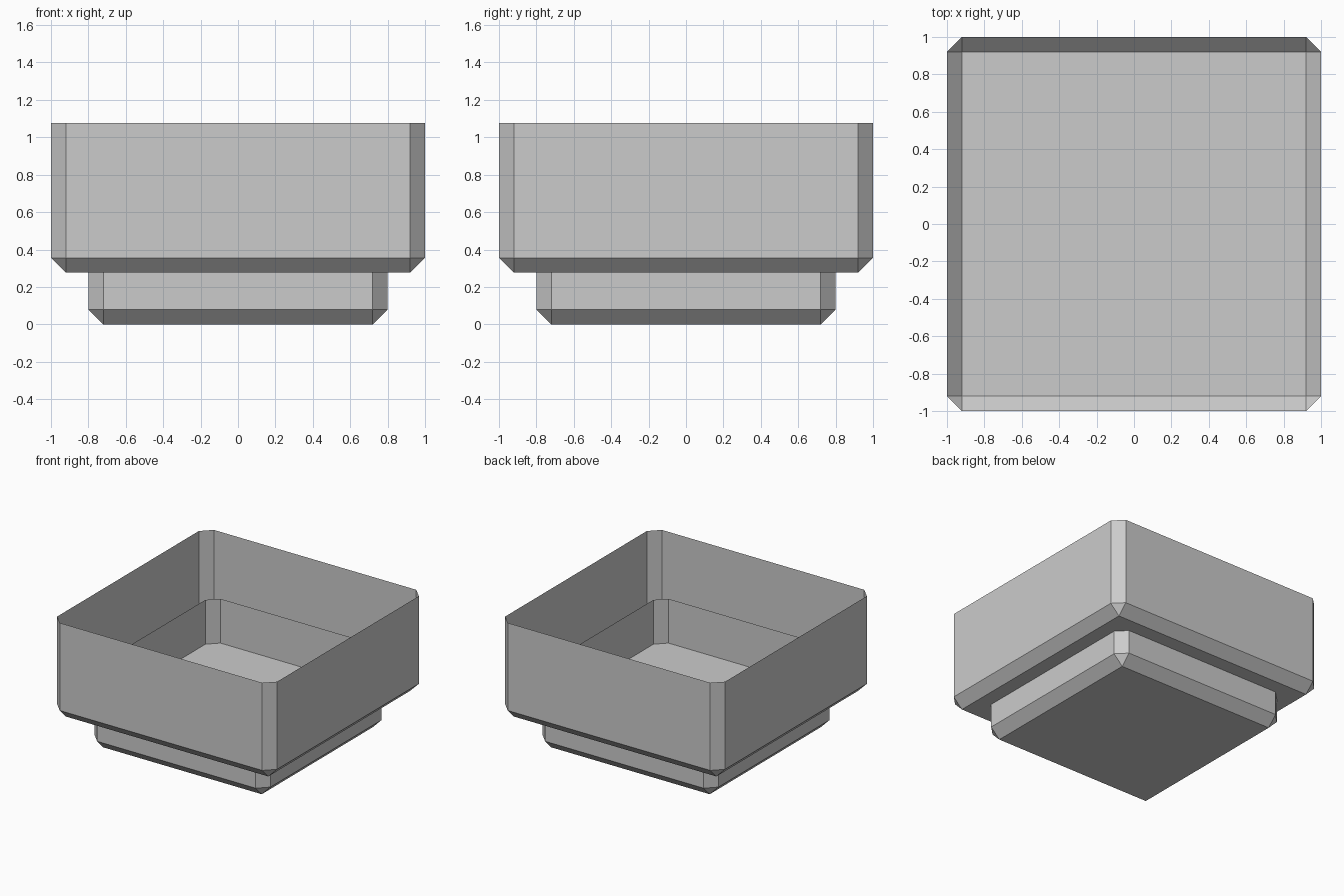
import bpy, bmesh
from mathutils import Matrix

if "Cube" in bpy.data.objects:
    bpy.data.objects.remove(bpy.data.objects["Cube"])


def open_tray(name, width, height, base_z, bevel=0.08):
    """Thin-walled open box with chamfered upright and bottom edges."""
    bm = bmesh.new()
    mat = Matrix.Translation((0, 0, base_z + height / 2)) @ Matrix.Diagonal((width, width, height, 1))
    bmesh.ops.create_cube(bm, size=1, matrix=mat)
    top = base_z + height - 1e-4
    edges = [e for e in bm.edges if any(v.co.z < top for v in e.verts)]
    bmesh.ops.bevel(bm, geom=edges, offset=bevel, offset_type='OFFSET',
                    segments=1, profile=0.5, affect='EDGES')
    # Remove the lid
    lid = [f for f in bm.faces if all(v.co.z > top for v in f.verts)]
    bmesh.ops.delete(bm, geom=lid, context='FACES')
    mesh = bpy.data.meshes.new(name)
    bm.to_mesh(mesh)
    bm.free()
    obj = bpy.data.objects.new(name, mesh)
    bpy.context.collection.objects.link(obj)
    return obj


# Wide upper tray, and the smaller base tray whose rim pokes up inside it
open_tray("upper_tray", 2.0, 0.8, 0.276)
open_tray("base_tray", 1.6, 0.64, 0.0)
